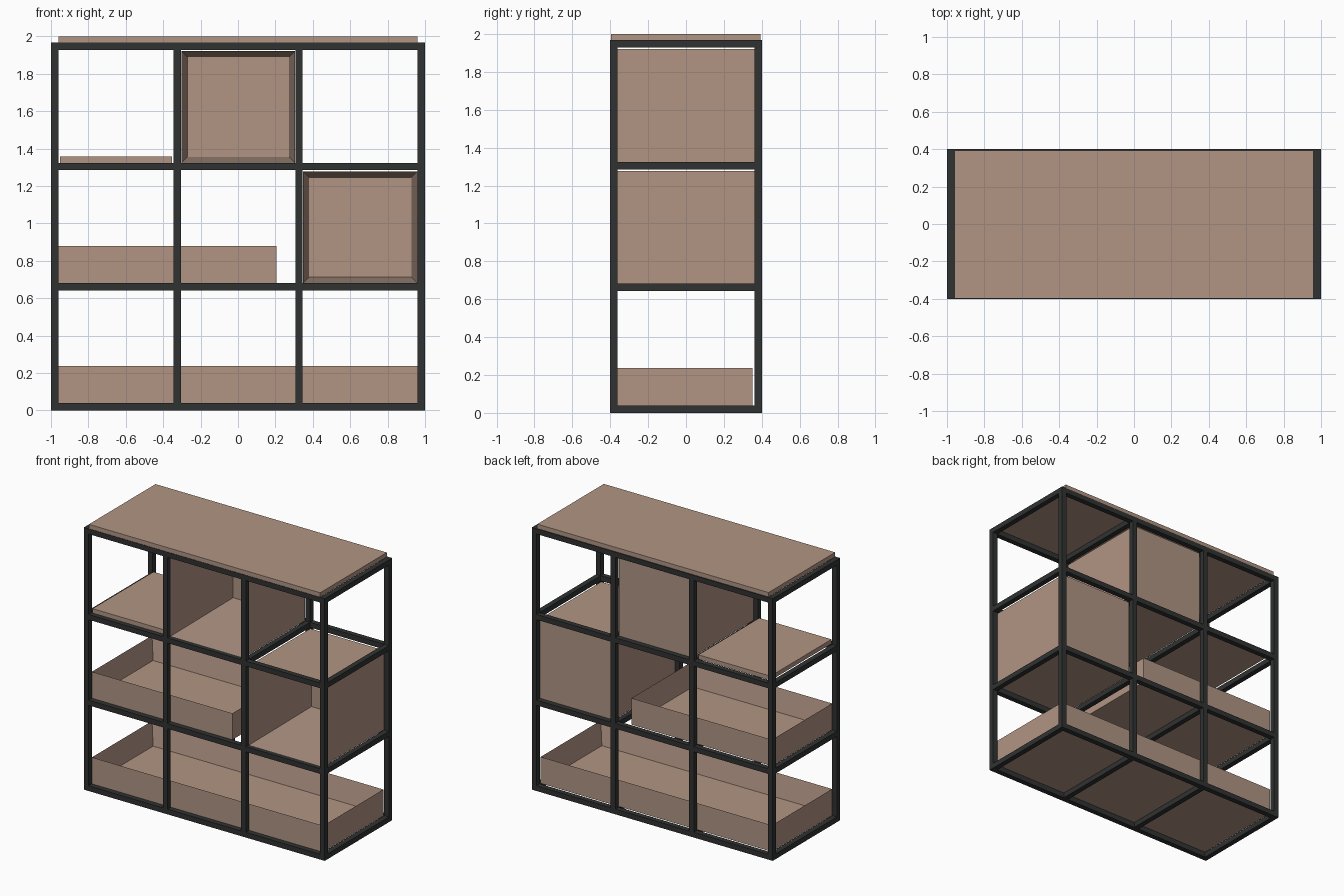
import bpy

if "Cube" in bpy.data.objects:
    bpy.data.objects.remove(bpy.data.objects["Cube"])


def material(name, rgb):
    m = bpy.data.materials.new(name)
    m.diffuse_color = (*rgb, 1.0)
    m.use_nodes = True
    m.node_tree.nodes["Principled BSDF"].inputs["Base Color"].default_value = m.diffuse_color
    return m


WOOD = material("warm wood", (0.44, 0.30, 0.23))
METAL = material("dark metal", (0.030, 0.031, 0.031))


def box(name, x, y, z, mat):
    """Axis-aligned box from (min, max) ranges."""
    bpy.ops.mesh.primitive_cube_add(size=1)
    o = bpy.context.object
    o.name = name
    o.location = [(a + b) / 2 for a, b in (x, y, z)]
    o.scale = [b - a for a, b in (x, y, z)]
    bpy.ops.object.transform_apply(location=False, rotation=False, scale=True)
    o.data.materials.append(mat)
    return o


def hollow(name, x, y, z, t, axis, direction):
    """Open container: the face pointing along the axis is inset and pushed in."""
    import bmesh
    o = box(name, x, y, z, WOOD)
    bm = bmesh.new()
    bm.from_mesh(o.data)
    bm.normal_update()
    face = next(f for f in bm.faces if f.normal[axis] * direction > 0.9)
    bmesh.ops.inset_region(bm, faces=[face], thickness=t, use_even_offset=True)
    depth = (x, y, z)[axis]
    for v in face.verts:
        v.co[axis] -= direction * (depth[1] - depth[0] - t)
    bm.to_mesh(o.data)
    bm.free()
    return o


B = 0.039                       # bar width
H = 1.967                       # frame height
XS = [-0.9805, -0.325, 0.326, 0.9805]
ZS = [B / 2 + i * (H - B) / 3 for i in range(4)]
h = B / 2

# Metal frame: posts, long rails and cross bars
for side, yc in (("front", -0.4 + h), ("back", 0.4 - h)):
    yr = (yc - h, yc + h)
    for i, xc in enumerate(XS):
        box(f"{side}_post_{i}", (xc - h, xc + h), yr, (0, H), METAL)
    for k, zc in enumerate(ZS):
        for i in range(3):
            box(f"{side}_rail_{k}_{i}", (XS[i] + h, XS[i + 1] - h), yr,
                (zc - h, zc + h), METAL)
for k, zc in enumerate(ZS):
    for i, xc in enumerate(XS):
        box(f"cross_bar_{k}_{i}", (xc - h, xc + h), (-0.4 + B, 0.4 - B),
            (zc - h, zc + h), METAL)

# Wooden top and small shelf
box("top_panel", (-0.96, 0.96), (-0.397, 0.393), (H, 2.0), WOOD)
Z1, Z2 = ZS[1] + h, ZS[2] + h
box("upper_shelf", (-0.952, -0.353), (-0.365, 0.358), (Z2, Z2 + 0.033), WOOD)

# Cubbies open to the front
hollow("upper_cubby", (-0.303, 0.304), (-0.365, 0.361), (Z2, 1.921), 0.032, 1, -1)
hollow("right_cubby", (0.348, 0.959), (-0.365, 0.361), (Z1, 1.278), 0.032, 1, -1)

# Trays open at the top
hollow("middle_tray", (-0.96, 0.206), (-0.361, 0.352), (Z1, 0.88), 0.03, 2, 1)
hollow("bottom_tray", (-0.96, 0.96), (-0.361, 0.352), (B, 0.238), 0.03, 2, 1)
